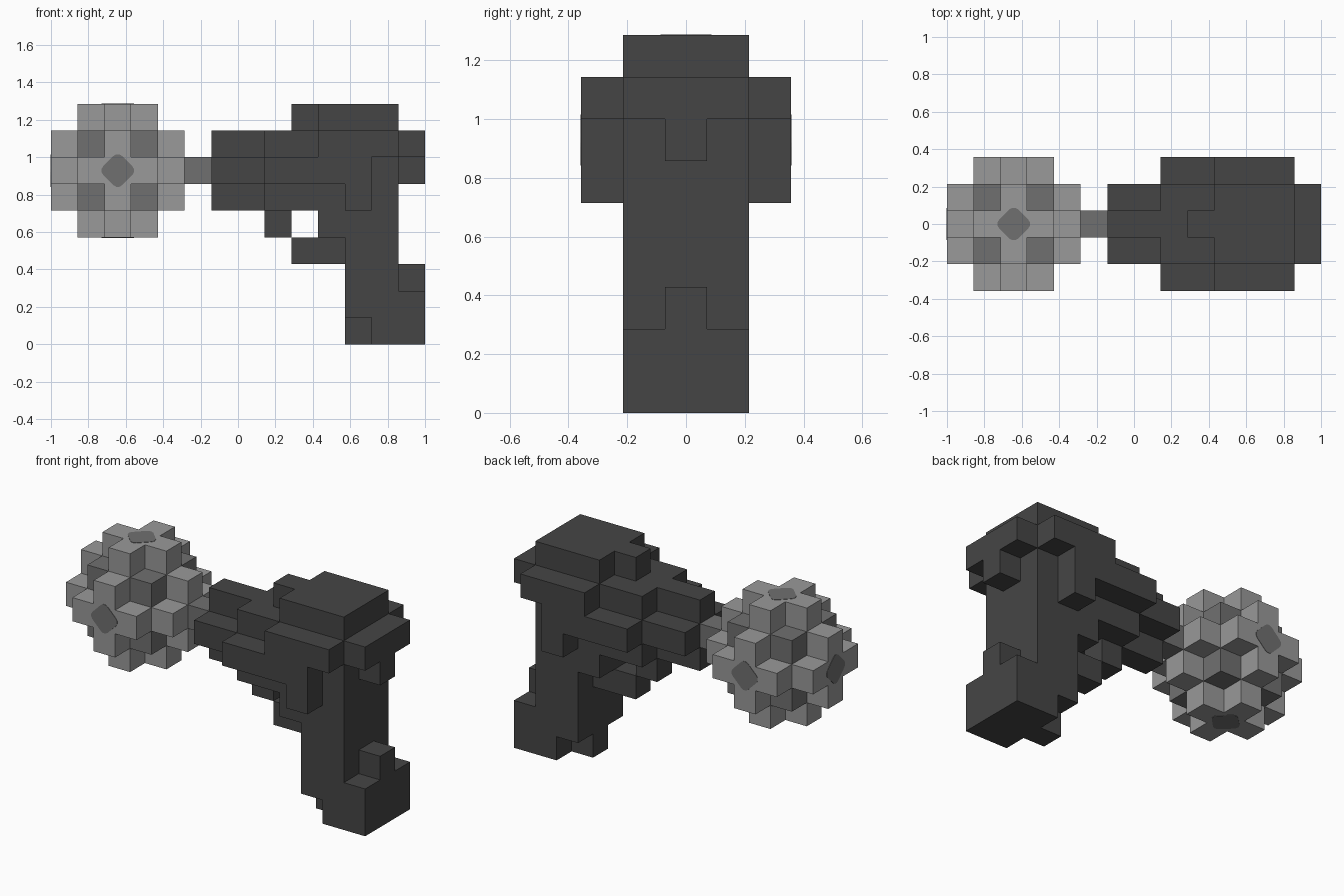
import bpy, bmesh, math
from mathutils import Vector

cube = bpy.data.objects.get("Cube")
if cube:
    bpy.data.objects.remove(cube, do_unlink=True)

U = 1 / 7                      # size of one block
BALL = (2, 0, 6)               # block index of the ball centre


def material(name, v):
    m = bpy.data.materials.new(name)
    m.use_nodes = True
    m.diffuse_color = (v, v, v, 1)
    m.node_tree.nodes["Principled BSDF"].inputs["Base Color"].default_value = (v, v, v, 1)
    return m


LIGHT = material("light grey", 0.319)
MID = material("mid grey", 0.163)
DARK = material("charcoal", 0.060)


def box(x0, x1, y, z0, z1):
    """Blocks x0..x1 and z0..z1, mirrored to both sides out to +-y."""
    return {(i, j, k) for i in range(x0, x1 + 1)
            for j in range(-y, y + 1) for k in range(z0, z1 + 1)}


def finish(name, bm, mats):
    me = bpy.data.meshes.new(name)
    bm.to_mesh(me)
    bm.free()
    for m in mats:
        me.materials.append(m)
    ob = bpy.data.objects.new(name, me)
    bpy.context.collection.objects.link(ob)
    return ob


def blocks(name, cells, mats, rule=lambda c: 0):
    """Closed outer skin of a set of blocks, flat areas merged."""
    bm = bmesh.new()
    for c in sorted(cells):
        centre = Vector((c[0] + 0.5, c[1], c[2] + 0.5))
        for axis in range(3):
            for s in (-1, 1):
                n = Vector((0, 0, 0))
                n[axis] = s
                if tuple(c[i] + int(n[i]) for i in range(3)) in cells:
                    continue
                a = Vector((0, 0, 0))
                a[(axis + 1) % 3] = 0.5
                b = n.cross(a)
                pts = [centre + n / 2 + p for p in (a + b, b - a, -a - b, a - b)]
                f = bm.faces.new([bm.verts.new((p.x * U - 1, p.y * U, p.z * U)) for p in pts])
                f.material_index = rule(c)
    bmesh.ops.remove_doubles(bm, verts=bm.verts, dist=0.001)
    bmesh.ops.dissolve_limit(bm, angle_limit=0.02, verts=bm.verts, edges=bm.edges,
                             delimit={'MATERIAL'})
    return finish(name, bm, mats)


# Knobbly ball: core with raised crosses, darker blocks in the pits
rel = lambda c: [abs(c[i] - BALL[i]) for i in range(3)]
ball = {c for c in box(0, 4, 2, 4, 8)
        if max(rel(c)) < 2 or sorted(rel(c)) in ([0, 0, 2], [0, 1, 2])}
blocks("ball", ball, [LIGHT, MID], lambda c: 1 if rel(c) == [1, 1, 1] else 0)


# Rounded dark caps in the middle of each cross
def cap(name, n):
    bm = bmesh.new()
    n = Vector(n)
    u = n.orthogonal().normalized()
    v = n.cross(u)
    c = Vector((BALL[0] + 0.5, BALL[1], BALL[2] + 0.5)) * U - Vector((1, 0, 0)) + n * 2.5 * U
    h, r = U / 2, 0.032
    ring = []
    for q in range(4):
        mid = math.pi / 4 + q * math.pi / 2
        sx, sy = math.copysign(h - r, math.cos(mid)), math.copysign(h - r, math.sin(mid))
        for t in range(4):
            ang = q * math.pi / 2 + t * math.pi / 6
            ring.append(c + u * (sx + r * math.cos(ang)) + v * (sy + r * math.sin(ang)))
    f = bm.faces.new([bm.verts.new(p - n * 0.002) for p in ring])
    ext = bmesh.ops.extrude_face_region(bm, geom=[f])["geom"]
    bmesh.ops.translate(bm, vec=n * 0.004,
                        verts=[g for g in ext if isinstance(g, bmesh.types.BMVert)])
    bmesh.ops.recalc_face_normals(bm, faces=bm.faces)
    finish(name, bm, [MID])


for side, n in {"front": (0, -1, 0), "back": (0, 1, 0), "top": (0, 0, 1),
                "bottom": (0, 0, -1), "end": (-1, 0, 0)}.items():
    cap("ball_cap_" + side, n)

# Rod between ball and barrel
blocks("neck", box(5, 5, 0, 6, 6), [MID])

# Barrel with a plus-shaped section
blocks("barrel", box(6, 7, 0, 5, 7) | box(6, 7, 1, 6, 6), [DARK])

# Body with side bulges, raised top, front sight and rear overhang
body = (box(8, 12, 1, 5, 7) | box(10, 12, 1, 8, 8) | box(9, 9, 0, 8, 8)
        | box(10, 12, 2, 7, 7) | box(8, 11, 2, 6, 6) | box(11, 11, 2, 5, 5)
        | box(13, 13, 1, 7, 7) | box(13, 13, 0, 6, 6))

# Grip with flared foot
grip = (box(10, 12, 1, 4, 4) | box(11, 12, 1, 1, 3) | box(12, 13, 1, 0, 1)
        | box(11, 11, 0, 0, 0) | box(13, 13, 0, 2, 2))
blocks("body_and_grip", body | grip, [DARK])

# Trigger guard around the open hole
blocks("guard_front", box(8, 8, 0, 4, 4), [DARK])
blocks("guard_bottom", box(9, 10, 0, 3, 3), [DARK])
